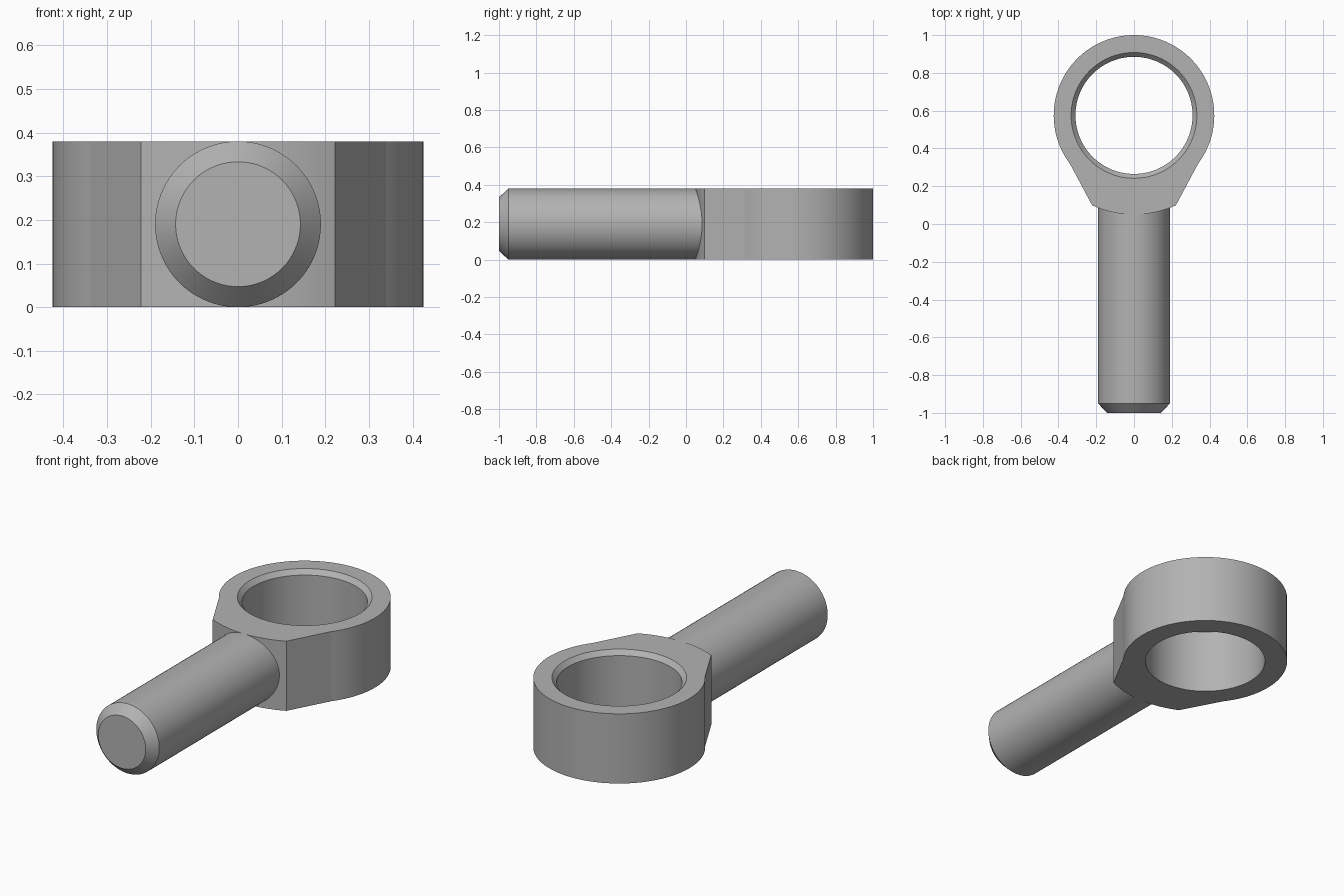
import bpy, bmesh
from math import sin, cos, atan2, radians, pi
from mathutils import Vector, Matrix

cube = bpy.data.objects.get("Cube")
if cube:
    bpy.data.objects.remove(cube, do_unlink=True)

HEIGHT = 0.38
CENTRE = Vector((0, 0.575))      # middle of the eye
OUTER, HOLE, RIM = 0.425, 0.31, 0.333
NECK = 0.525                     # radius of the curved neck front
SHAFT = 0.19

steel = bpy.data.materials.new("steel_grey")
steel.use_nodes = True
grey = (0.45, 0.45, 0.45, 1)
steel.diffuse_color = grey
steel.node_tree.nodes["Principled BSDF"].inputs["Base Color"].default_value = grey


def add_object(name, bm):
    bmesh.ops.recalc_face_normals(bm, faces=bm.faces)
    mesh = bpy.data.meshes.new(name)
    bm.to_mesh(mesh)
    bm.free()
    mesh.materials.append(steel)
    obj = bpy.data.objects.new(name, mesh)
    bpy.context.collection.objects.link(obj)
    bpy.ops.object.select_all(action='DESELECT')
    obj.select_set(True)
    bpy.context.view_layer.objects.active = obj
    bpy.ops.object.shade_smooth_by_angle(angle=radians(7))
    return obj


def bridge(bm, a, b):
    n = len(a)
    for i in range(n):
        j = (i + 1) % n
        bm.faces.new((a[i], a[j], b[j], b[i]))


def polar(radius, degrees):
    a = radians(degrees)
    return Vector((radius * cos(a), radius * sin(a)))


def arc(radius, start, end, steps):
    return [polar(radius, start + (end - start) * i / steps) for i in range(steps)]


def line(a, b, steps):
    return [a.lerp(b, i / steps) for i in range(steps)]


# Eye body: round ring, straight flanks and a curved neck front
flank, corner = -37, -65
outline = arc(OUTER, flank, 180 - flank, 84)
outline += line(polar(OUTER, 180 - flank), polar(NECK, 180 - corner), 10)
outline += arc(NECK, 180 - corner, 360 + corner, 16)
outline += line(polar(NECK, corner), polar(OUTER, flank), 10)


def circle(radius):
    return [p.normalized() * radius for p in outline]


bm = bmesh.new()
section = [(outline, 0), (outline, HEIGHT), (circle(RIM), HEIGHT),
           (circle(HOLE), HEIGHT - 0.025), (circle(HOLE), 0)]
loops = [[bm.verts.new((*(p + CENTRE), z)) for p in pts] for pts, z in section]
for k, loop in enumerate(loops):
    bridge(bm, loop, loops[(k + 1) % len(loops)])
add_object("eye_body", bm)

# Shaft with a bevelled tip, its inner end buried in the neck
bm = bmesh.new()
SIDES = 72
loops = []
for y, r in [(-1, 0.143), (-0.95, SHAFT), (0.13, SHAFT)]:
    loops.append([bm.verts.new((r * cos(2 * pi * i / SIDES), y,
                                HEIGHT / 2 + r * sin(2 * pi * i / SIDES)))
                  for i in range(SIDES)])
for a, b in zip(loops, loops[1:]):
    bridge(bm, a, b)
bm.faces.new(loops[0])
bm.faces.new(loops[-1])
add_object("shaft", bm)
